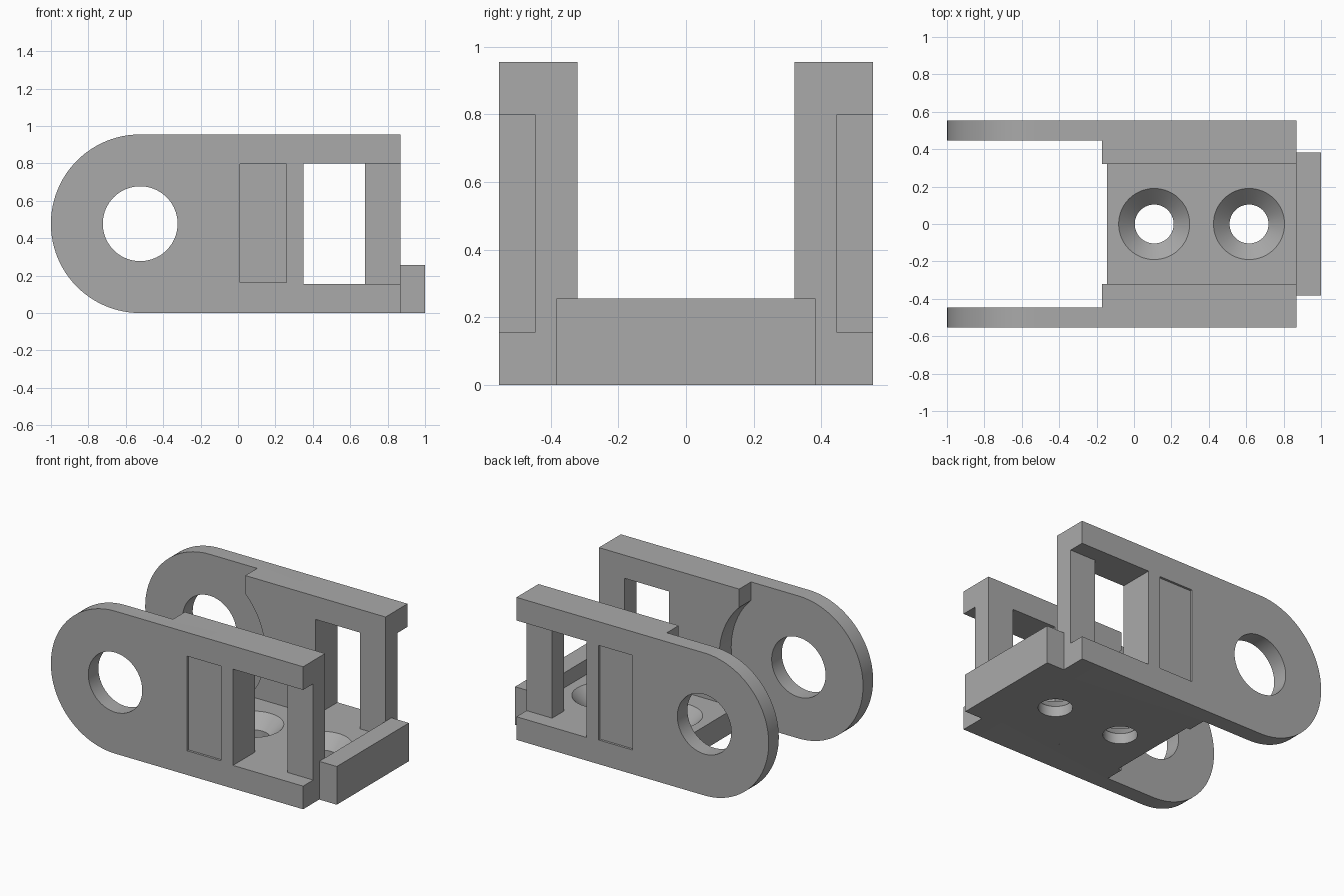
import bpy
import bmesh
from math import radians, pi, sin, cos
from mathutils import Matrix

cube = bpy.data.objects.get("Cube")
if cube:
    bpy.data.objects.remove(cube, do_unlink=True)

grey = bpy.data.materials.new("mid grey")
grey.use_nodes = True
grey.diffuse_color = (0.4, 0.4, 0.4, 1)
grey.node_tree.nodes["Principled BSDF"].inputs["Base Color"].default_value = (0.4, 0.4, 0.4, 1)

HEIGHT = 0.955
PIVOT_X, PIVOT_Z = -0.523, HEIGHT / 2
OUTER, INNER, SKIN = 0.553, 0.32, 0.446   # wall planes in y
END = 0.87
SILL, LINTEL = 0.155, 0.80


def make_object(name, bm):
    bmesh.ops.recalc_face_normals(bm, faces=bm.faces)
    mesh = bpy.data.meshes.new(name)
    bm.to_mesh(mesh)
    bm.free()
    mesh.materials.append(grey)
    obj = bpy.data.objects.new(name, mesh)
    bpy.context.collection.objects.link(obj)
    return obj


def box(name, x, y, z):
    bm = bmesh.new()
    bmesh.ops.create_cube(bm, size=1)
    for v in bm.verts:
        v.co = [lo + (hi - lo) * (c + 0.5) for c, (lo, hi) in zip(v.co, (x, y, z))]
    return make_object(name, bm)


def cone(name, r1, r2, depth, matrix):
    bm = bmesh.new()
    bmesh.ops.create_cone(bm, cap_ends=True, segments=96, radius1=r1, radius2=r2,
                          depth=depth, matrix=matrix)
    return make_object(name, bm)


def pivot_cylinder(name, radius, y0, y1):
    place = Matrix.Translation((PIVOT_X, (y0 + y1) / 2, PIVOT_Z)) @ Matrix.Rotation(pi / 2, 4, 'X')
    return cone(name, radius, radius, y1 - y0, place)


def activate(obj):
    bpy.ops.object.select_all(action='DESELECT')
    obj.select_set(True)
    bpy.context.view_layer.objects.active = obj


def cut(obj, cutters):
    activate(obj)
    for cutter in cutters:
        mod = obj.modifiers.new("cut", 'BOOLEAN')
        mod.operation = 'DIFFERENCE'
        mod.solver = 'EXACT'
        mod.object = cutter
        bpy.ops.object.modifier_apply(modifier=mod.name)
        bpy.data.objects.remove(cutter, do_unlink=True)


def finish(obj):
    activate(obj)
    bpy.ops.object.shade_smooth_by_angle(angle=radians(30))


# Side wall: round-ended outline extruded through its thickness
bm = bmesh.new()
outline = [(END, 0), (END, HEIGHT)]
for i in range(49):
    a = pi / 2 + pi * i / 48
    outline.append((PIVOT_X + PIVOT_Z * cos(a), PIVOT_Z + PIVOT_Z * sin(a)))
face = bm.faces.new([bm.verts.new((x, INNER, z)) for x, z in outline])
swept = bmesh.ops.extrude_face_region(bm, geom=[face])["geom"]
bmesh.ops.translate(bm, vec=(0, OUTER - INNER, 0),
                    verts=[g for g in swept if isinstance(g, bmesh.types.BMVert)])
walls = make_object("side_walls", bm)

# Thin ear with a curved relief, pivot hole, window, end notch and shallow panel
cut(walls, [
    box("ear_relief", (-1.2, -0.17), (0.2, SKIN), (-0.2, 1.2)),
    pivot_cylinder("curved_relief", 0.5, 0.2, SKIN),
    pivot_cylinder("pivot_hole", 0.2, 0.2, 0.7),
    box("window", (0.35, 0.68), (0.2, 0.7), (SILL, LINTEL)),
    box("end_notch", (0.6, 1.0), (SKIN, 0.7), (SILL, LINTEL)),
    box("panel", (0.01, 0.26), (OUTER - 0.015, 0.7), (0.162, 0.796)),
])
mirror = walls.modifiers.new("mirror", 'MIRROR')
mirror.use_axis = (False, True, False)
mirror.use_mirror_merge = False
bpy.ops.object.modifier_apply(modifier=mirror.name)
finish(walls)

# Floor with two countersunk screw holes
floor = box("floor", (-0.145, END), (-INNER, INNER), (0, SILL))
for x in (0.108, 0.615):
    cut(floor, [
        cone("screw_hole", 0.104, 0.104, 0.4, Matrix.Translation((x, 0, 0))),
        cone("countersink", 0.1, 0.21, 0.11, Matrix.Translation((x, 0, 0.12))),
    ])
finish(floor)

# Raised stop across the open end
box("end_stop", (END, 1.0), (-0.382, 0.382), (0, 0.256))
